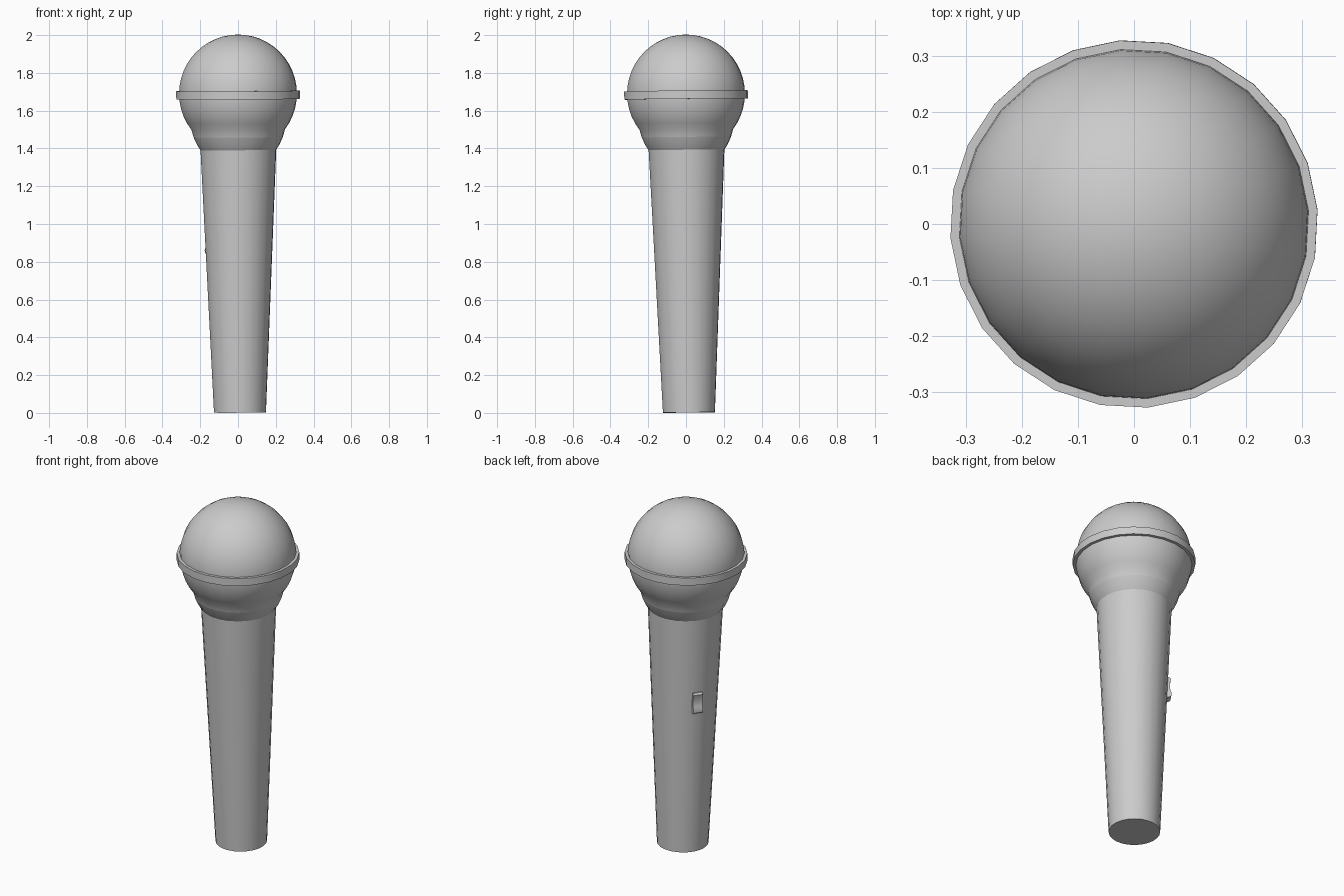
import bpy, bmesh
from math import sin, cos, pi, radians
from mathutils import Matrix, Vector

if "Cube" in bpy.data.objects:
    bpy.data.objects.remove(bpy.data.objects["Cube"])

SIDES = 24
HEAD_Z, HEAD_R = 1.69, 0.313
OFFSET = radians(4.4)

# the whole microphone leans very slightly about the head centre
LEAN = (Matrix.Translation((0, 0, HEAD_Z)) @ Matrix.Rotation(0.0092, 4, 'X')
        @ Matrix.Rotation(-0.0062, 4, 'Y') @ Matrix.Translation((0, 0, -HEAD_Z)))


def finish(name, bm, angle):
    bmesh.ops.recalc_face_normals(bm, faces=bm.faces)
    bm.transform(LEAN)
    mesh = bpy.data.meshes.new(name)
    bm.to_mesh(mesh)
    bm.free()
    obj = bpy.data.objects.new(name, mesh)
    bpy.context.collection.objects.link(obj)
    bpy.ops.object.select_all(action='DESELECT')
    bpy.context.view_layer.objects.active = obj
    obj.select_set(True)
    if angle:
        bpy.ops.object.shade_smooth_by_angle(angle=radians(angle))
    return obj


def lathe(name, profile, angle=30, closed=False):
    """Revolve (radius, z) points around the vertical axis."""
    bm = bmesh.new()
    turn = Matrix.Rotation(OFFSET, 3, 'Z')
    verts = [bm.verts.new(turn @ Vector((r, 0, z))) for r, z in profile]
    pairs = list(zip(verts, verts[1:]))
    if closed:
        pairs.append((verts[-1], verts[0]))
    edges = [bm.edges.new(p) for p in pairs]
    bmesh.ops.spin(bm, geom=verts + edges, cent=(0, 0, 0), axis=(0, 0, 1),
                   angle=2 * pi, steps=SIDES, use_duplicate=False)
    bmesh.ops.remove_doubles(bm, verts=bm.verts, dist=1e-5)
    return finish(name, bm, angle)


# ball grille, open where it meets the collar
ball = [(HEAD_R * sin(a), HEAD_Z + HEAD_R * cos(a))
        for a in (radians(7.5 * i) for i in range(18))]
ball[0] = (0, 2.003)
lathe("grille", ball + [(0.237, 1.46)])

# flat band around the grille
lathe("grille_band", [(0.30, 1.661), (0.328, 1.661), (0.328, 1.705), (0.30, 1.705)],
      closed=True)

# tapered collar under the grille
lathe("collar", [(0.237, 1.46), (0.219, 1.42), (0.201, 1.392)])

# tapered handle with a closed base
lathe("handle", [(0.201, 1.392), (0.138, 0.002), (0, 0.002)])

# thumb switch: side profile (height, outward distance) extruded across its width
side = [(0.838, 0.16), (0.838, 0.185), (0.846, 0.197), (0.862, 0.199), (0.880, 0.192),
        (0.905, 0.189), (0.930, 0.191), (0.950, 0.196), (0.960, 0.188), (0.960, 0.16)]
bm = bmesh.new()
face = bm.faces.new([bm.verts.new((d, -0.027, z)) for z, d in side])
new = bmesh.ops.extrude_face_region(bm, geom=[face])["geom"]
bmesh.ops.translate(bm, vec=(0, 0.054, 0),
                    verts=[g for g in new if isinstance(g, bmesh.types.BMVert)])
bm.transform(Matrix.Rotation(radians(147), 4, 'Z'))
finish("switch", bm, 35)
